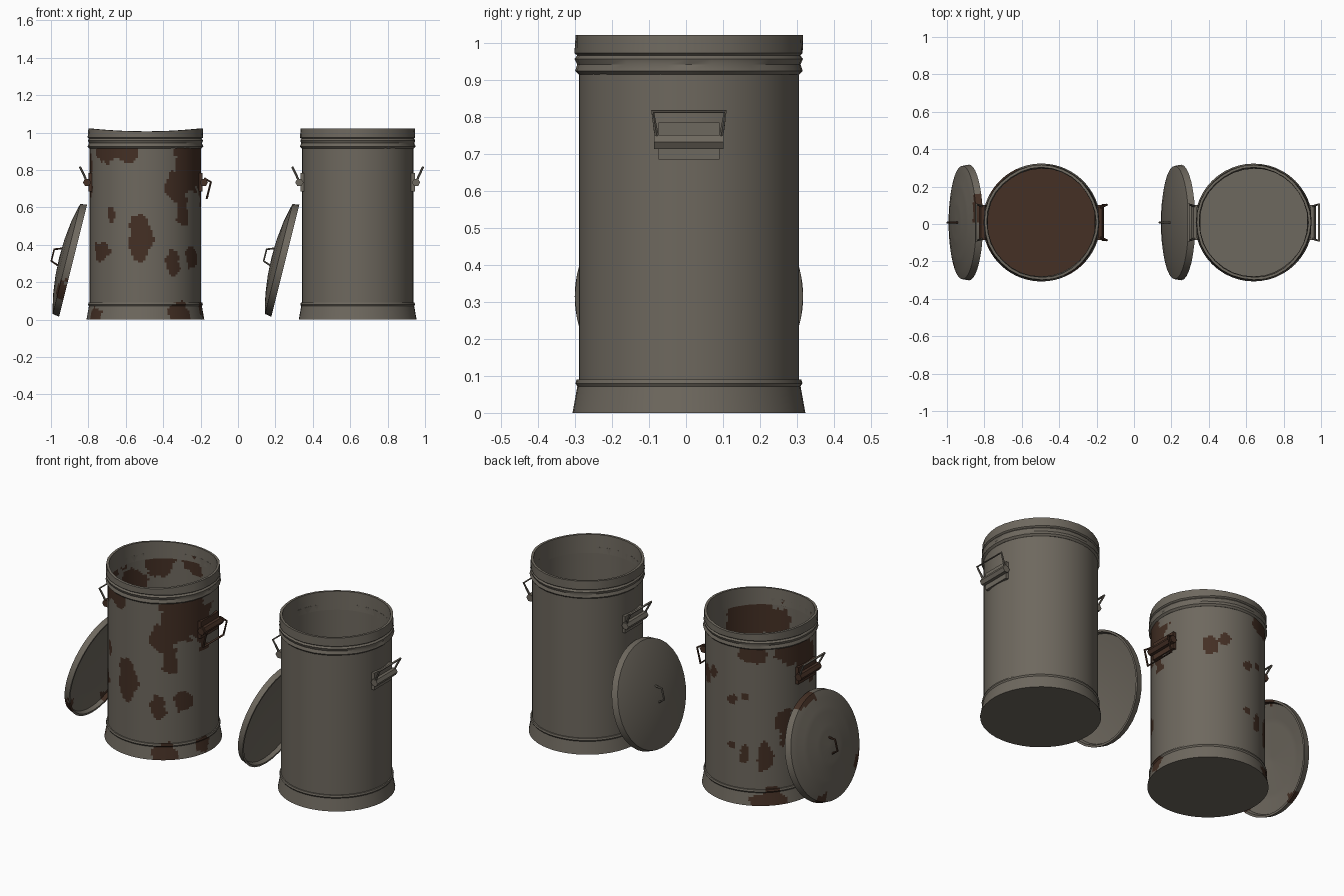
import bpy
import bmesh
from math import sin, cos, pi, atan2, degrees, hypot
from mathutils import Vector, Matrix, noise

cube = bpy.data.objects.get("Cube")
if cube:
    bpy.data.objects.remove(cube, do_unlink=True)


def make_material(name, colour):
    mat = bpy.data.materials.new(name)
    mat.use_nodes = True
    mat.diffuse_color = colour
    bsdf = mat.node_tree.nodes["Principled BSDF"]
    bsdf.inputs["Base Color"].default_value = colour
    bsdf.inputs["Roughness"].default_value = 0.7
    return mat


METAL = make_material("weathered grey metal", (0.155, 0.138, 0.112, 1))
RUST = make_material("dark brown rust", (0.058, 0.029, 0.018, 1))

# Rust patches on the wall: angle from the front, height, half width, half height
PATCHES = [
    (-45, .90, 17, .05), (-20, .90, 16, .055), (-38, .57, 5, .05),
    (-6, .42, 13, .11), (-53, .36, 15, .045), (30, .295, 9, .065),
    (57, .34, 11, .05), (62, .83, 34, .12), (36, .72, 15, .10),
    (42, .59, 8, .10), (-155, .89, 15, .05), (-115, .88, 18, .06),
    (-88, .78, 15, .12), (-161, .64, 4, .025), (157, .72, 6, .04),
    (-142, .28, 9, .08), (-162, .30, 6, .05), (-119, .43, 12, .11),
    (142, .68, 8, .05), (-176, .60, 5, .03), (-176, .33, 6, .03),
    (80, .74, 14, .10), (-62, .03, 10, .05), (37, .03, 13, .06),
    (-137, .03, 18, .06), (80, .05, 9, .05),
]


def wall_rust(p, shift=0):
    """True where a ragged patch covers this point of the wall."""
    angle = degrees(atan2(p.x, -p.y)) + shift
    ragged = 0.6 * noise.noise(p * 14) + 0.25 * noise.noise(p * 35)
    for a, z, wide, high in PATCHES:
        turn = (angle - a + 180) % 360 - 180
        if hypot(turn / wide, (p.z - z) / high) < 1 + ragged:
            return True
    return False


def shell_rust(p):
    inside = hypot(p.x, p.y) < 0.294
    if inside and p.z < 0.04:
        return True
    return wall_rust(p, 25 if inside else 0)


def lid_rust(p):
    angle = atan2(p.y, p.x)
    edge = hypot(p.x, p.y) + 0.05 * noise.noise(p * 12)
    return edge > 0.27 and sin(3 * angle + 1) + sin(5 * angle) > 0.9


def finish(obj, mats, angle=35):
    for m in mats:
        obj.data.materials.append(m)
    bpy.ops.object.select_all(action='DESELECT')
    bpy.context.view_layer.objects.active = obj
    obj.select_set(True)
    bpy.ops.object.shade_smooth_by_angle(angle=angle * pi / 180)
    return obj


def refine(profile, step):
    """Split long profile segments into short ones."""
    points = [Vector(profile[0])]
    for a, b in zip(profile, profile[1:]):
        a, b = Vector(a), Vector(b)
        n = max(1, round((b - a).length / step))
        points += [a.lerp(b, i / n) for i in range(1, n + 1)]
    return points


def lathe(name, profile, sides, matrix, rule=None, closed=False, warp=None):
    bm = bmesh.new()
    rings = []
    for r, z in profile:
        rings.append([bm.verts.new((r * cos(2 * pi * i / sides),
                                    r * sin(2 * pi * i / sides), z))
                      for i in range(sides)])
    pairs = list(zip(rings, rings[1:]))
    if closed:
        pairs.append((rings[-1], rings[0]))
    for low, high in pairs:
        for i in range(sides):
            j = (i + 1) % sides
            bm.faces.new((low[i], low[j], high[j], high[i]))
    bmesh.ops.remove_doubles(bm, verts=bm.verts, dist=1e-5)
    bmesh.ops.recalc_face_normals(bm, faces=bm.faces)
    if rule:
        for f in bm.faces:
            f.material_index = int(rule(f.calc_center_median()))
    if warp:
        for v in bm.verts:
            v.co = warp(v.co)
    mesh = bpy.data.meshes.new(name)
    bm.to_mesh(mesh)
    bm.free()
    obj = bpy.data.objects.new(name, mesh)
    bpy.context.collection.objects.link(obj)
    obj.matrix_world = matrix
    return finish(obj, [METAL, RUST])


def tube(name, points, radius, matrix, mat):
    curve = bpy.data.curves.new(name, 'CURVE')
    curve.dimensions = '3D'
    curve.bevel_depth = radius
    curve.bevel_resolution = 1
    curve.use_fill_caps = True
    line = curve.splines.new('POLY')
    line.points.add(len(points) - 1)
    for p, co in zip(line.points, points):
        p.co = (*co, 1)
    obj = bpy.data.objects.new(name, curve)
    bpy.context.collection.objects.link(obj)
    obj.matrix_world = matrix
    bpy.ops.object.select_all(action='DESELECT')
    bpy.context.view_layer.objects.active = obj
    obj.select_set(True)
    bpy.ops.object.convert(target='MESH')
    return finish(bpy.context.object, [mat], 50)


def box(name, centre, size, matrix, mat):
    bm = bmesh.new()
    bmesh.ops.create_cube(bm, size=1, matrix=Matrix.Translation(centre)
                          @ Matrix.Diagonal((*size, 1)))
    mesh = bpy.data.meshes.new(name)
    bm.to_mesh(mesh)
    bm.free()
    obj = bpy.data.objects.new(name, mesh)
    bpy.context.collection.objects.link(obj)
    obj.matrix_world = matrix
    return finish(obj, [mat])


def side_handle(label, matrix, mat, bail_mat, hanging):
    """Mounting plate, rolled sleeve and wire bail, pointing along local +x."""
    box(label + "_plate", (.295, 0, .735), (.02, .165, .10), matrix, mat)
    tube(label + "_sleeve", [(.312, -.094, .733), (.312, .094, .733)],
         .022, matrix, mat)
    if hanging:
        side = [(.315, .08, .755), (.350, .095, .735), (.328, .095, .648)]
    else:
        side = [(.315, .085, .74), (.325, .09, .765), (.349, .098, .815)]
    other = [(x, -y, z) for x, y, z in reversed(side)]
    tube(label + "_bail", side + other, .006, matrix, bail_mat)


def dent(p):
    """Slightly battered sheet metal."""
    k = 1 + 0.016 * noise.noise(Vector((p.x * 7, p.y * 7, p.z * 25)))
    return Vector((p.x * k, p.y * k, p.z))


def sagging(p):
    q = dent(p)
    if q.z > 1:
        q.z -= 0.18 * q.y ** 2
    return q


def trash_can(label, x, rusty):
    place = Matrix.Translation((x, .008, 0))
    step = .0125 if rusty else 1
    sides = 144 if rusty else 48

    # Open body with an inside wall and floor
    wall = [(0, .006), (.298, .006), (.298, .95), (.289, .95),
            (.289, .03), (0, .03)]
    lathe(label + "_body", refine(wall, step), sides, place,
          shell_rust if rusty else None)

    # Flared foot with a bead on its upper edge
    foot = [(0, 0), (.315, 0), (.302, .072), (.307, .080), (.304, .090),
            (.297, .091)]
    lathe(label + "_foot", refine(foot, step), sides, place,
          (lambda p: p.z > .001 and wall_rust(p)) if rusty else None)

    # Beaded collar and upright rim
    rim = [(.299, .915), (.309, .925), (.303, .943), (.309, .958),
           (.301, .967), (.308, .973), (.306, 1.022), (.292, 1.022),
           (.288, .915)]
    lathe(label + "_rim", rim, 32, place, None, True,
          sagging if rusty else dent)

    # Handles on both sides
    side_handle(label + "_left_handle", place, RUST if rusty else METAL,
                RUST if rusty else METAL, rusty)
    side_handle(label + "_right_handle", place @ Matrix.Rotation(pi, 4, 'Z'),
                RUST if rusty else METAL, METAL, False)

    # Domed lid leaning against the right side, its top facing outward
    lean = (Matrix.Translation((x - .387, .008, .315))
            @ Matrix.Rotation(-pi / 2 + .245, 4, 'Y'))
    dome = [(0, .076), (.10, .072), (.20, .060), (.275, .044), (.303, .036),
            (.309, .0), (.297, .0), (.290, .022), (.20, .036), (0, .045)]
    lathe(label + "_lid", refine(dome, .015 if rusty else 1),
          96 if rusty else 32, lean, lid_rust if rusty else None)

    # Small arched strap on the lid
    arch = [(.050, 0, .07), (.035, 0, .112), (-.03, 0, .112), (-.045, 0, .07)]
    tube(label + "_lid_handle", arch, .006, lean, RUST if rusty else METAL)


trash_can("rusty_can", -.495, True)
trash_can("clean_can", .64, False)
